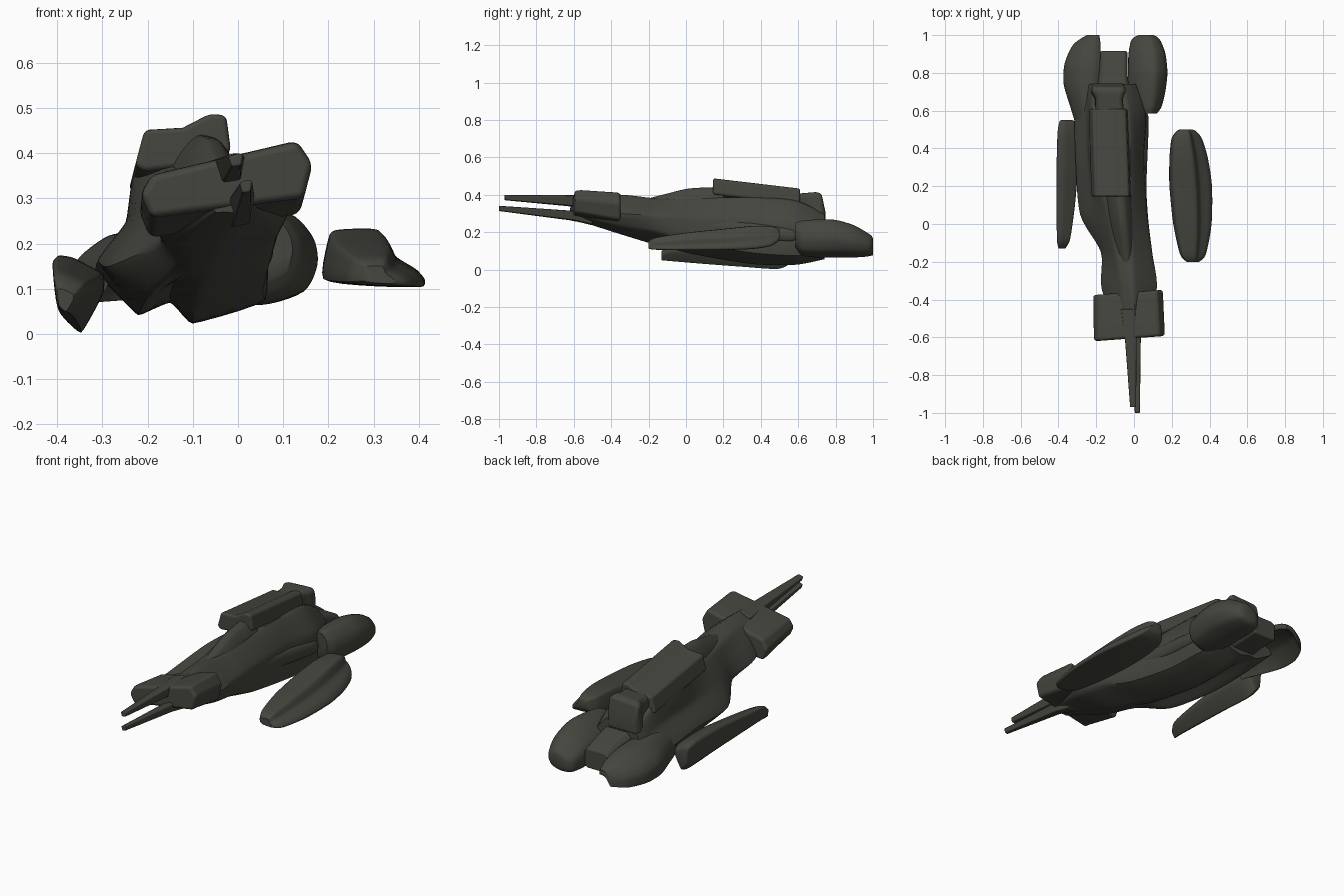
import bpy, bmesh, math

paint = bpy.data.materials.new("dark olive grey")
paint.diffuse_color = (0.06, 0.061, 0.049, 1)


def spline(pts, closed, steps, tension):
    """Catmull-Rom through points of any dimension."""
    n = len(pts)
    get = (lambda i: pts[i % n]) if closed else (lambda i: pts[max(0, min(n - 1, i))])
    out = []
    for i in range(n if closed else n - 1):
        a, b, c, d = get(i - 1), get(i), get(i + 1), get(i + 2)
        for s in range(steps):
            t = s / steps
            h1, h2 = 2*t**3 - 3*t*t + 1, -2*t**3 + 3*t*t
            h3, h4 = t**3 - 2*t*t + t, t**3 - t*t
            out.append(tuple(h1*q + h2*r + tension*(h3*(r - p) + h4*(w - q))
                             for p, q, r, w in zip(a, b, c, d)))
    if not closed:
        out.append(tuple(pts[-1]))
    return out


def skin(name, rings, bevel=0):
    """Join rings of 3D points into a closed solid."""
    bm = bmesh.new()
    loops = [[bm.verts.new(p) for p in r] for r in rings]
    n = len(loops[0])
    for a, b in zip(loops, loops[1:]):
        for i in range(n):
            bm.faces.new((a[i], a[(i + 1) % n], b[(i + 1) % n], b[i]))
    bm.faces.new(loops[0])
    bm.faces.new(loops[-1])
    bmesh.ops.recalc_face_normals(bm, faces=bm.faces)
    me = bpy.data.meshes.new(name)
    bm.to_mesh(me)
    bm.free()
    me.materials.append(paint)
    ob = bpy.data.objects.new(name, me)
    bpy.context.collection.objects.link(ob)
    bpy.ops.object.select_all(action='DESELECT')
    ob.select_set(True)
    bpy.context.view_layer.objects.active = ob
    bpy.ops.object.shade_smooth_by_angle(angle=math.radians(40))
    if bevel:
        m = ob.modifiers.new("edges", 'BEVEL')
        m.width, m.segments, m.limit_method = bevel, 3, 'ANGLE'
        m.angle_limit = math.radians(25)
        m.harden_normals = True
    return ob


def loft(name, profile, stations, round_ring=0.35, bevel=0, skew=0):
    """Sweep a unit profile through (y, x0, x1, z0, z1) stations."""
    if not bevel:
        profile = spline(profile, True, 5, round_ring)
        stations = spline(stations, False, 5, 0.4)
    rings = []
    for y, x0, x1, z0, z1 in stations:
        ring = [(x0 + u*(x1 - x0), z0 + v*(z1 - z0)) for u, v in profile]
        rings.append([(x, y + skew*x, z) for x, z in ring])
    return skin(name, rings, bevel)


circle = [(0.5 + 0.5*math.cos(i*math.pi/4), 0.5 + 0.5*math.sin(i*math.pi/4)) for i in range(8)]

# Main hull: one hand-shaped ring per station, with a groove left of the keel
hull = {
    -0.60: [(-.05, .37), (.01, .39), (.03, .34), (.03, .3), (0, .27), (-.03, .27), (-.05, .27), (-.06, .3), (-.06, .34)],
    -0.35: [(-.07, .37), (0, .40), (.12, .30), (.08, .23), (-.04, .19), (-.09, .19), (-.13, .2), (-.17, .23), (-.13, .3)],
    -0.15: [(-.10, .36), (-.01, .38), (.095, .29), (.08, .2), (-.06, .13), (-.11, .135), (-.14, .15), (-.175, .2), (-.15, .27)],
    0.05: [(-.14, .36), (-.02, .385), (.07, .28), (.065, .14), (-.09, .08), (-.14, .115), (-.2, .08), (-.285, .15), (-.22, .25)],
    0.35: [(-.22, .37), (-.02, .385), (.05, .27), (.055, .09), (-.1, .03), (-.15, .085), (-.22, .045), (-.31, .16), (-.245, .25)],
    0.58: [(-.22, .35), (-.03, .37), (.06, .25), (.06, .075), (-.1, .025), (-.15, .07), (-.22, .045), (-.315, .14), (-.25, .24)],
    0.74: [(-.21, .27), (-.06, .30), (.01, .23), (.03, .09), (-.09, .055), (-.15, .07), (-.2, .07), (-.3, .13), (-.25, .2)],
}
rows = spline([(y,) + tuple(c for p in r for c in p) for y, r in hull.items()], False, 6, 0.4)
skin("hull", [[(x, r[0], z) for x, z in spline(list(zip(r[1::2], r[2::2])), True, 5, 0.18)] for r in rows])

# Nose cross block, tilted with the hull
loft("nose_block", [(0, .3), (.065, .56), (.91, 1), (1, .7), (.95, .26), (.065, 0)],
     [(-.605, -.215, .165, .258, .425), (-.57, -.217, .165, .255, .428), (-.36, -.22, .155, .21, .415)],
     bevel=.016, skew=.075)

# Two front prongs
prong = [(0, .75), (.25, 0), (.85, .1), (1, .9), (.7, 1)]
loft("upper_prong", prong, [(-.97, -.022, .012, .37, .4), (-.6, -.05, .015, .335, .4),
                            (-.45, -.07, .015, .32, .4)], bevel=.005)
loft("lower_prong", prong, [(-1, .003, .032, .312, .342), (-.6, -.02, .037, .26, .315),
                            (-.5, -.03, .035, .235, .32)], bevel=.005)

# Canopy hump ahead of the top box
loft("canopy", [(0, 0), (.15, .6), (.45, 1), (.75, .95), (1, .5), (1, 0)],
     [(-.22, -.07, -.01, .34, .375), (-.1, -.105, -.005, .33, .405), (.02, -.13, -.01, .33, .432),
      (.2, -.16, -.02, .33, .44)])

# Top box and the fairing behind it
loft("top_box", [(0, .1), (.1, .72), (.5, .76), (.78, 1), (.95, .97), (1, .35), (.6, .1), (.1, 0)],
     [(.145, -.228, -.015, .36, .489), (.61, -.242, -.033, .305, .434)], bevel=.012)
loft("rear_fairing", [(0, 0), (.05, .85), (.15, .95), (.9, 1), (1, .9), (1, 0)],
     [(.58, -.21, -.05, .25, .405), (.66, -.21, -.06, .25, .412), (.7, -.232, -.045, .25, .415),
      (.725, -.23, -.045, .25, .405), (.745, -.22, -.06, .25, .31)], bevel=.01)

# Rear engines: blunt right nacelle, open left cowl, exhaust between them
loft("right_engine", [(0, .1), (0, .6), (.35, .92), (.7, 1), (.95, .75), (1, .45), (.85, .15), (.4, 0)],
     [(.585, .02, .12, .12, .25), (.62, -.01, .145, .075, .26), (.7, -.025, .165, .065, .266),
      (.8, -.025, .176, .065, .264), (.9, -.022, .166, .065, .235), (.97, -.01, .14, .07, .195),
      (.992, .01, .12, .08, .18), (1, .03, .1, .095, .165)], round_ring=.42)
loft("left_cowl", [(0, 0), (0, .4), (.14, .68), (.45, .95), (.8, 1), (1, .9), (1, .65), (.75, .66), (.4, .5), (.15, .2)],
     [(.5, -.3, -.2, .09, .21), (.62, -.335, -.19, .08, .225), (.74, -.37, -.185, .075, .225),
      (.85, -.365, -.18, .07, .215), (.95, -.32, -.18, .07, .185), (1, -.25, -.185, .075, .15)])
loft("center_exhaust", [(0, .1), (0, .85), (.15, 1), (.9, 1), (1, .9), (1, .1), (.9, 0), (.1, 0)],
     [(.66, -.2, -.02, .08, .26), (.8, -.185, -.035, .085, .235), (.915, -.18, -.035, .09, .195)], bevel=.012)

# Long blister along the right flank
loft("right_flank_blister", circle,
     [(-.08, .03, .075, .22, .27), (.2, .02, .066, .185, .265), (.54, .02, .078, .145, .225),
      (.59, .035, .065, .16, .2)], round_ring=.5)

# Detached side pods
loft("right_pod", [(0, .15), (.06, .9), (.18, 1), (.6, 1), (.72, .6), (.92, .35), (1, .15), (.96, 0), (.45, .02)],
     [(-.2, .28, .345, .112, .15), (-.16, .245, .38, .106, .17), (0, .21, .41, .104, .195),
      (.2, .19, .412, .105, .215), (.35, .19, .39, .11, .23), (.45, .2, .36, .125, .23),
      (.49, .225, .33, .15, .22), (.5, .24, .31, .17, .21)], round_ring=.3)
loft("left_pod", [(0, .9), (.12, 1), (.4, .97), (1, .75), (1, .5), (.55, 0), (.1, .27)],
     [(-.13, -.4, -.365, .05, .1), (-.08, -.408, -.34, .045, .135), (.1, -.41, -.315, .03, .155),
      (.3, -.41, -.3, .015, .173), (.48, -.405, -.3, .003, .17), (.54, -.395, -.315, .02, .15),
      (.55, -.385, -.33, .04, .135)], round_ring=.2)
